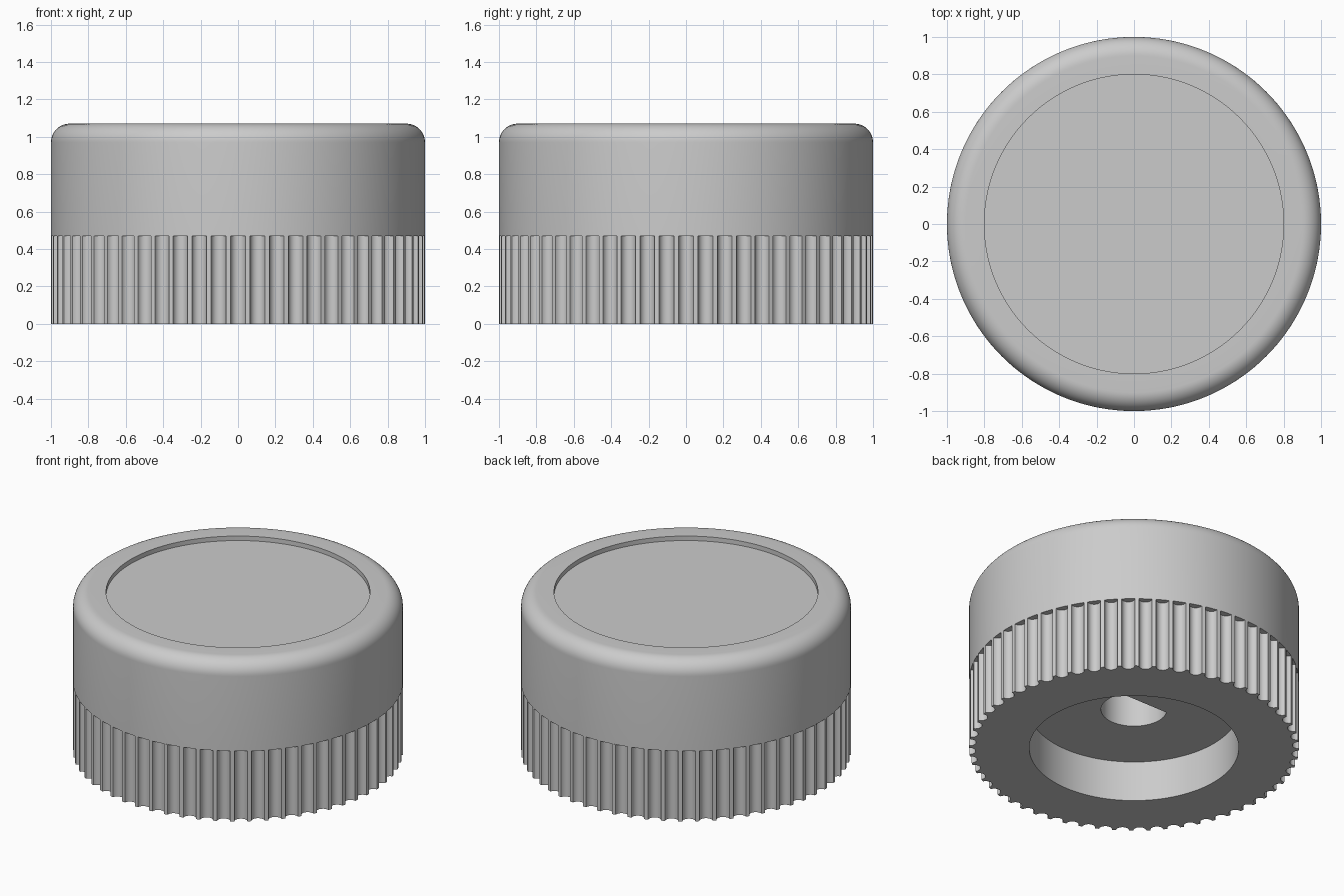
import bpy, bmesh
from math import sin, cos, pi, radians, asin, atan2, hypot

if "Cube" in bpy.data.objects:
    bpy.data.objects.remove(bpy.data.objects["Cube"], do_unlink=True)

FLUTES = 60
FLUTE_R = 0.04
GRIP_TOP = 0.47
HEIGHT = 1.07

grey = bpy.data.materials.new("mid grey")
grey.use_nodes = True
colour = (0.6, 0.6, 0.6, 1)
grey.diffuse_color = colour
grey.node_tree.nodes["Principled BSDF"].inputs["Base Color"].default_value = colour


def circle(radius, angles):
    return [(radius * cos(a), radius * sin(a)) for a in angles]


def skin(name, rings, cap_end=False):
    """Join a stack of (outline, height) rings that share a point count."""
    bm = bmesh.new()
    loops = [[bm.verts.new((x, y, z)) for x, y in outline] for outline, z in rings]
    for low, high in zip(loops, loops[1:]):
        for i in range(len(low)):
            bm.faces.new((low[i - 1], low[i], high[i], high[i - 1]))
    if cap_end:
        bm.faces.new(loops[-1])
    bm.normal_update()
    mesh = bpy.data.meshes.new(name)
    bm.to_mesh(mesh)
    bm.free()
    mesh.materials.append(grey)
    obj = bpy.data.objects.new(name, mesh)
    bpy.context.collection.objects.link(obj)
    bpy.ops.object.select_all(action='DESELECT')
    obj.select_set(True)
    bpy.context.view_layer.objects.active = obj
    bpy.ops.object.shade_smooth_by_angle(angle=radians(30))
    return obj


# Upper cap: plain wall, rounded shoulder and shallow dished top
shoulder = 0.1
profile = [(0.9, GRIP_TOP), (1, GRIP_TOP)]
for i in range(13):
    a = pi / 2 * i / 12
    profile.append((1 - shoulder + shoulder * cos(a), HEIGHT - shoulder + shoulder * sin(a)))
profile += [(0.8, HEIGHT), (0.8, HEIGHT - 0.03)]
around = [2 * pi * i / 180 for i in range(180)]
skin("upper_cap", [(circle(r, around), z) for r, z in profile], cap_end=True)

# Fluted outline: round grooves centred on the rim, with narrow ridges between
half = asin(FLUTE_R / 2)
steps = 10
fluted = []
for k in range(FLUTES):
    turn = 2 * pi * k / FLUTES
    start = 1.5 * pi - half
    for i in range(steps + 1):
        a = start - (pi - 2 * half) * i / steps
        x, y = 1 + FLUTE_R * cos(a), FLUTE_R * sin(a)
        r, t = hypot(x, y), atan2(y, x) + turn
        fluted.append((r * cos(t), r * sin(t)))
    ridge = turn + pi / FLUTES
    fluted.append((cos(ridge), sin(ridge)))
angles = [atan2(y, x) for x, y in fluted]

# Shaft hole outline: circle with one flat towards the back
shaft_r, flat_y = 0.2, 0.1
shaft = []
for a in angles:
    r = min(shaft_r, flat_y / sin(a)) if sin(a) > 0.01 else shaft_r
    shaft.append((r * cos(a), r * sin(a)))

# Grip: fluted wall, flat underside, round recess and shaft hole
recess = circle(0.635, angles)
grip = [(fluted, GRIP_TOP), (fluted, 0), (recess, 0), (recess, 0.27), (shaft, 0.27), (shaft, 0.8)]
skin("fluted_grip", grip[::-1], cap_end=False)

# Closed end of the shaft hole, facing down
skin("shaft_hole_end", [(shaft[::-1], 0.8), (circle(0.01, angles[::-1]), 0.8)], cap_end=True)
